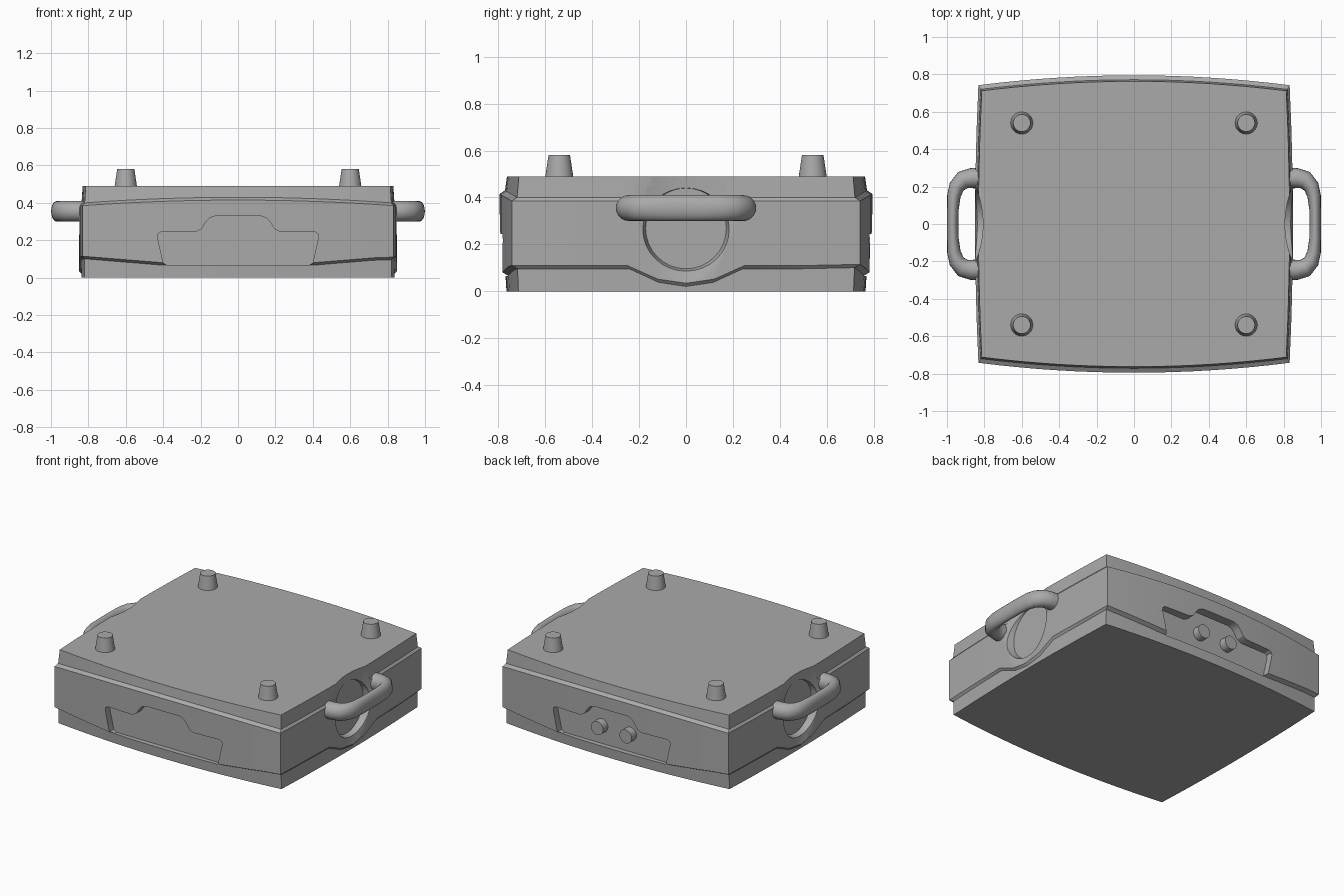
import bpy, bmesh
from math import sin, cos, pi, radians
from mathutils import Vector, Matrix

if "Cube" in bpy.data.objects:
    bpy.data.objects.remove(bpy.data.objects["Cube"], do_unlink=True)

grey = bpy.data.materials.new("plain grey")
grey.use_nodes = True
grey.diffuse_color = (0.4, 0.4, 0.4, 1)
grey.node_tree.nodes["Principled BSDF"].inputs["Base Color"].default_value = (0.4, 0.4, 0.4, 1)


def finish(name, bm):
    bmesh.ops.recalc_face_normals(bm, faces=bm.faces)
    mesh = bpy.data.meshes.new(name)
    bm.to_mesh(mesh)
    bm.free()
    obj = bpy.data.objects.new(name, mesh)
    bpy.context.collection.objects.link(obj)
    mesh.materials.append(grey)
    return obj


def smooth(obj, angle=30):
    bpy.ops.object.select_all(action='DESELECT')
    obj.select_set(True)
    bpy.context.view_layer.objects.active = obj
    bpy.ops.object.shade_smooth_by_angle(angle=radians(angle))


def loft(name, rings):
    """Skin closed rings of points and cap both ends."""
    bm = bmesh.new()
    loops = [[bm.verts.new(p) for p in ring] for ring in rings]
    n = len(loops[0])
    for a, b in zip(loops, loops[1:]):
        for i in range(n):
            bm.faces.new((a[i], a[(i + 1) % n], b[(i + 1) % n], b[i]))
    bm.faces.new(loops[0][::-1])
    bm.faces.new(loops[-1])
    return finish(name, bm)


def cone(name, r1, r2, depth, matrix, segments=32):
    bm = bmesh.new()
    bmesh.ops.create_cone(bm, cap_ends=True, segments=segments, radius1=r1,
                          radius2=r2, depth=depth, matrix=matrix)
    return finish(name, bm)


def cut(obj, cutter):
    cutter.hide_render = True
    mod = obj.modifiers.new("cut", 'BOOLEAN')
    mod.operation = 'DIFFERENCE'
    mod.solver = 'EXACT'
    mod.object = cutter
    bpy.ops.object.select_all(action='DESELECT')
    obj.select_set(True)
    bpy.context.view_layer.objects.active = obj
    bpy.ops.object.modifier_apply(modifier=mod.name)
    bpy.data.objects.remove(cutter, do_unlink=True)


# Case: bowed outline with a raised belt whose edges rise and dip
def interp(t, table):
    for (a, u), (b, v) in zip(table, table[1:]):
        if t <= b:
            return u + (v - u) * (t - a) / (b - a)
    return table[-1][1]


HX, HY = 0.832, 0.742
SIDE_DIP = [(0, 0.035), (0.12, 0.052), (0.25, 0.11), (HY, 0.11)]
FRONT_DIP = [(0, 0.08), (0.4, 0.08), (HX, 0.115)]
xs = [-HX + 2 * HX * i / 16 for i in range(17)]
ys = [-HY, -0.5, -0.25, -0.12, 0, 0.12, 0.25, 0.5, HY]

outline = []    # x, y, belt bottom, belt top
for s in (-1, 1):
    for x in xs[:-1]:
        bow = 1 - (x / HX) ** 2
        outline.append((-s * x, s * (HY + 0.053 * bow),
                        interp(abs(x), FRONT_DIP), 0.385 + 0.03 * bow))
    for y in ys[:-1]:
        bow = 1 - (y / HY) ** 2
        outline.append((-s * (HX + 0.018 * bow), -s * y,
                        interp(abs(y), SIDE_DIP), 0.385))


def level(inset_x, inset_y, height):
    return [(x * (1 - inset_x / HX), y * (1 - inset_y / HY), height(low, high))
            for x, y, low, high in outline]


case = loft("case", [
    level(0.012, 0.028, lambda low, high: 0),
    level(0.012, 0.024, lambda low, high: low - 0.014),
    level(0, 0, lambda low, high: low),
    level(0, 0, lambda low, high: high),
    level(0.012, 0.022, lambda low, high: high + 0.015),
    level(0.018, 0.030, lambda low, high: 0.49),
])

# Side hand recesses: shallow bowl with a deeper round pocket
for s in (-1, 1):
    bm = bmesh.new()
    bmesh.ops.create_uvsphere(bm, u_segments=96, v_segments=64, radius=0.52,
                              matrix=Matrix.Translation((s * 1.325, 0, 0.4))
                              @ Matrix.Diagonal((1, 1, 1.73, 1)))
    cut(case, finish("bowl_cutter", bm))
    cut(case, cone("pocket_cutter", 0.172, 0.20, 0.1,
                   Matrix.Translation((s * 0.852, 0, 0.268))
                   @ Matrix.Rotation(s * pi / 2, 4, 'Y'), 32))

# Front and back panel recesses
HALF = [(0.38, 0.065), (0.40, 0.08), (0.43, 0.215), (0.427, 0.235), (0.41, 0.245),
        (0.225, 0.245), (0.195, 0.26), (0.17, 0.30), (0.15, 0.32), (0.12, 0.33)]
panel = HALF + [(-x, z) for x, z in reversed(HALF)]
for s in (-1, 1):
    cut(case, loft("panel_cutter", [[(x, s * y, z) for x, z in panel]
                                    for y in (0.735, 0.95)]))
smooth(case)

# Carrying handles: oval section swept along a rounded bracket
HALF_GRIP = [(0.80, 0.245, 0.055), (0.87, 0.245, 0.054), (0.915, 0.235, 0.05),
             (0.948, 0.20, 0.042), (0.963, 0.15, 0.036), (0.968, 0.08, 0.031)]
grip = HALF_GRIP + [(0.969, 0, 0.03)] + [(x, -y, w) for x, y, w in reversed(HALF_GRIP)]
for s, side in ((1, "left"), (-1, "right")):
    rings = []
    for i, (x, y, w) in enumerate(grip):
        a, b = grip[max(i - 1, 0)], grip[min(i + 1, len(grip) - 1)]
        normal = Vector((b[1] - a[1], a[0] - b[0])).normalized()
        rings.append([(s * (x + normal.x * w * cos(t)), y + normal.y * w * cos(t),
                       0.355 + 0.055 * sin(t))
                      for t in (2 * pi * k / 20 for k in range(20))])
    smooth(loft(side + "_handle", rings), 50)

# Tapered pegs on the lid
for x, sx in ((0.6, "left"), (-0.6, "right")):
    for y, sy in ((-0.54, "front"), (0.54, "back")):
        smooth(cone(f"{sy}_{sx}_peg", 0.061, 0.046, 0.1,
                    Matrix.Translation((x, y, 0.53))))

# Two knobs in the back panel
for x, side in ((0.105, "left"), (-0.105, "right")):
    smooth(cone(side + "_knob", 0.045, 0.045, 0.06,
                Matrix.Translation((x, 0.755, 0.185))
                @ Matrix.Rotation(pi / 2, 4, 'X'), 24))
